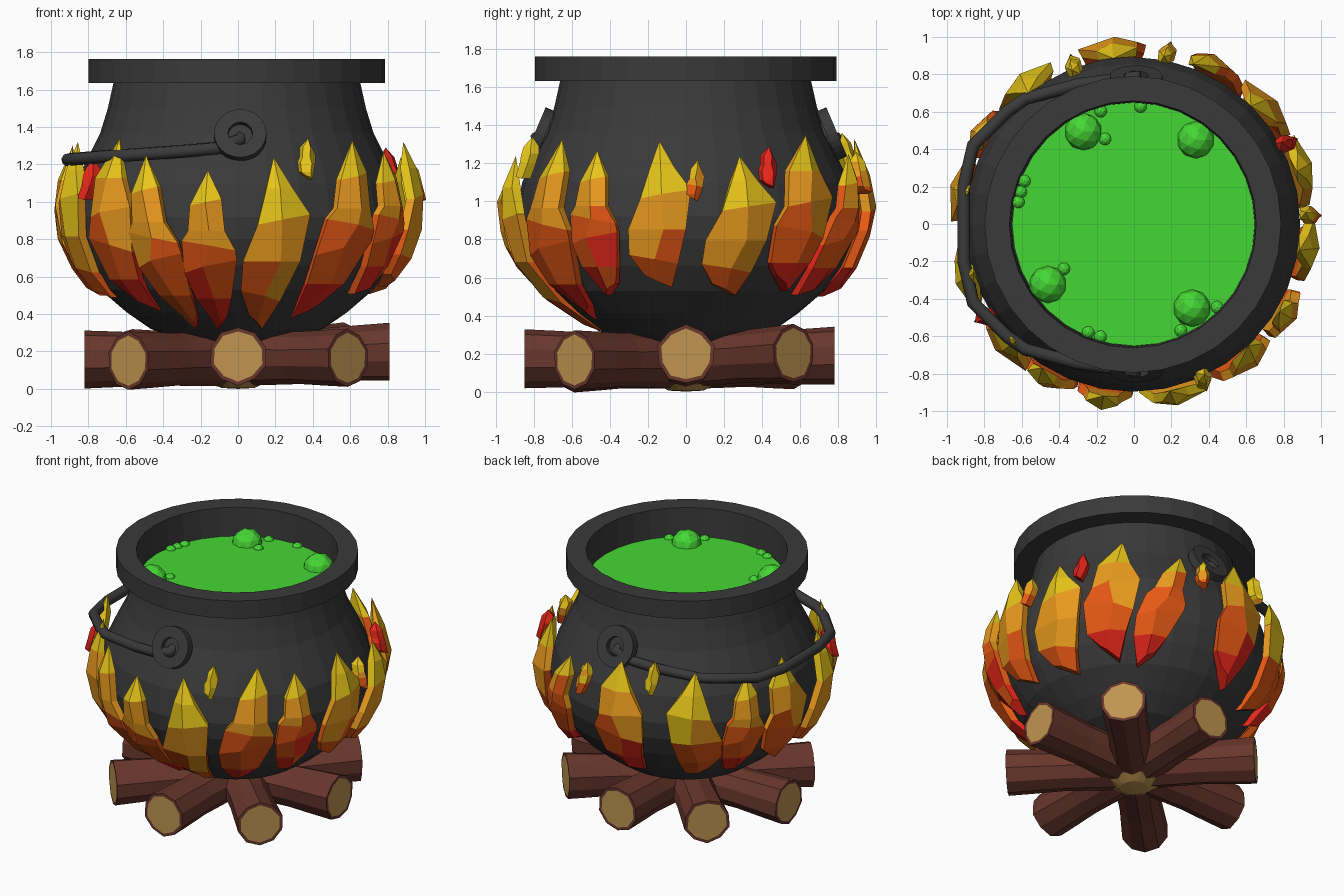
import bpy, bmesh, math, random
from mathutils import Vector, Matrix

if "Cube" in bpy.data.objects:
    bpy.data.objects.remove(bpy.data.objects["Cube"])

random.seed(4)


def material(name, rgb):
    m = bpy.data.materials.new(name)
    m.diffuse_color = (*rgb, 1)
    m.use_nodes = True
    m.node_tree.nodes["Principled BSDF"].inputs["Base Color"].default_value = m.diffuse_color
    return m


IRON = material("iron", (.042, .042, .042))
GREEN = material("brew", (.06, .68, .035))
BARK = material("bark", (.14, .038, .026))
WOOD = material("cut_wood", (.52, .3, .08))
FIRE = [material("red", (.8, .02, .01)), material("orange", (.8, .1, .007)),
        material("amber", (.83, .33, .013)), material("yellow", (.8, .56, .01))]


def finish(name, bm, mats):
    bmesh.ops.recalc_face_normals(bm, faces=bm.faces)
    me = bpy.data.meshes.new(name)
    bm.to_mesh(me)
    bm.free()
    ob = bpy.data.objects.new(name, me)
    bpy.context.collection.objects.link(ob)
    for m in mats:
        me.materials.append(m)
    return ob


def lathe(name, profile, mat, n=32, matrix=Matrix(), closed=False):
    bm = bmesh.new()
    vs = [bm.verts.new((r, 0, z)) for r, z in profile]
    es = [bm.edges.new(p) for p in zip(vs, vs[1:])]
    if closed:
        es.append(bm.edges.new((vs[-1], vs[0])))
    bmesh.ops.spin(bm, geom=vs + es, cent=(0, 0, 0), axis=(0, 0, 1),
                   angle=math.tau, steps=n, use_merge=True)
    bmesh.ops.remove_doubles(bm, verts=bm.verts, dist=1e-4)
    bm.transform(matrix)
    return finish(name, bm, [mat])


def lerp(table, x):
    for (a, p), (b, q) in zip(table, table[1:]):
        if x <= b:
            return p + (q - p) * (x - a) / (b - a)
    return table[-1][1]


# Cauldron with thick square rim
lathe("cauldron", [(0, .25), (.3, .26), (.46, .32), (.59, .41), (.73, .53), (.82, .66),
                   (.88, .8), (.895, .92), (.86, 1.1), (.80, 1.23), (.73, 1.37), (.69, 1.5),
                   (.66, 1.635), (.793, 1.635), (.793, 1.763), (.66, 1.763), (.65, 1.52), (0, 1.52)],
      IRON, matrix=Matrix.Translation((-.006, -.002, 0)))

# Bubbling liquid
lathe("brew_surface", [(0, 1.53), (.652, 1.53), (.652, 1.56), (0, 1.56)], GREEN)
big = [(-.28, .51), (.33, .45), (-.47, -.33), (.31, -.45)]
small = [(-.18, .61), (-.155, .455), (.035, .63), (-.6, .235), (-.615, .175), (-.63, .12),
         (-.375, -.24), (-.245, -.58), (-.18, -.605), (.445, -.445), (.25, -.57)]
for pts, r in ((big, .102), (small, .036)):
    for x, y in pts:
        k = min(1, (.665 - r) / math.hypot(x, y))
        bm = bmesh.new()
        bmesh.ops.create_icosphere(bm, subdivisions=2, radius=r,
                                   matrix=Matrix.Translation((x * k, y * k, 1.55)))
        finish("bubble", bm, [GREEN])

# Handle lugs: tilted washers at front and back
for s in (-1, 1):
    mat = Matrix.Translation((.012, s * .77, 1.357)) @ Matrix.Rotation(-s * math.radians(67), 4, 'X')
    lathe("handle_lug", [(.065, -.03), (.14, -.03), (.14, .025), (.065, .025)], IRON, 24, mat, True)
    lathe("lug_plate", [(0, -.05), (.09, -.05), (.09, -.01), (0, -.01)], IRON, 16, mat)

# Bail handle resting against the left side
half = [(.012, .71, 1.35), (.01, .79, 1.33), (-.12, .77, 1.285), (-.3, .745, 1.27),
        (-.58, .67, 1.25), (-.68, .6, 1.245), (-.86, .42, 1.23), (-.91, .2, 1.225)]
path = [(x, -y, z) for x, y, z in half] + half[::-1]
cu = bpy.data.curves.new("handle", 'CURVE')
cu.dimensions = '3D'
cu.bevel_depth = .035
cu.bevel_resolution = 2
cu.use_fill_caps = True
sp = cu.splines.new('POLY')
sp.points.add(len(path) - 1)
for p, c in zip(sp.points, path):
    p.co = (*c, 1)
cu.materials.append(IRON)
bpy.context.collection.objects.link(bpy.data.objects.new("handle", cu))


# Logs laid like a star
def log(angle, length, z_out):
    bm = bmesh.new()
    n = 10
    stations = [(0, .8), (0, 1), (.3, .97), (.55, .94), (.8, 1), (1, 1.04), (1, .9)]
    rings = []
    for t, k in stations:
        ring = []
        for i in range(n):
            a = math.tau * (i + .5) / n
            r = .148 * k * (1 + .03 * math.sin(3 * i + angle))
            v = Vector((r * math.cos(a), -.03 - t * (length - .03),
                        .165 + (z_out - .165) * t + r * math.sin(a)))
            ring.append(bm.verts.new(v))
        rings.append(ring)
    for a, b in zip(rings, rings[1:]):
        for i in range(n):
            bm.faces.new((a[i], a[(i + 1) % n], b[(i + 1) % n], b[i]))
    for ring in (rings[0], rings[-1]):
        bm.faces.new(ring).material_index = 1
    bm.transform(Matrix.Rotation(math.radians(angle), 4, 'Z'))
    finish("log", bm, [BARK, WOOD])


for i, (length, z) in enumerate([(.85, .175), (.83, .165), (.81, .195), (.80, .20),
                                 (.78, .19), (.80, .17), (.82, .16), (.83, .15)]):
    log(i * 45, length, z)
lathe("log_hub", [(0, 0), (.09, .005), (.16, .04), (0, .08)], WOOD, 16)

# Flames: faceted leaf plates wrapped around the pot
SHELL = [(.25, .40), (.3, .46), (.42, .65), (.53, .81), (.7, .94), (.85, .985), (1, 1.005), (1.4, .905)]
SHAPES = [  # rows of (height, left, ridge, right, slant)
    [(.05, -.55, -.1, .35, -.04), (.2, -.95, -.1, .6, -.03), (.4, -.9, .2, .85, 0),
     (.64, -.5, .15, 1, .03), (.82, -.25, .1, .5, 0)],
    [(.05, -.35, .05, .45, .04), (.2, -.85, 0, .75, 0), (.4, -1, -.2, 1, .04),
     (.53, -.9, .1, .95, -.03), (.62, -.65, .1, .6, 0), (.8, -.55, 0, .5, .02)],
    [(.05, -.3, .1, .6, -.05), (.18, -.8, .1, .8, 0), (.38, -1, .2, .95, -.04),
     (.57, -.75, -.1, 1, .03), (.77, -.75, 0, .5, 0)]]


def flame(name, angle, shape, width, z0, z1, lean=0, warm=0, flip=1):
    bm = bmesh.new()

    def vert(t, u, depth):
        z = z0 + (z1 - z0) * t
        a = math.radians(angle) + (u * width * flip + lean * (t - .5)) / .95
        r = lerp(SHELL, z) - depth
        return bm.verts.new((r * math.sin(a), -r * math.cos(a), z))

    def face(t, *vs):
        f = bm.faces.new(vs)
        c = t * 3.3 + warm + random.uniform(-.45, .45)
        f.material_index = max(0, min(3, int(c)))

    tip = vert(1, 0, .03)
    rows = [(t, vert(t - s, l, .025), vert(t, m, -.005), vert(t + s, r, .025),
             vert(t + s, r * .95, .075), vert(t - s, l * .95, .075))
            for t, l, m, r, s in SHAPES[shape]]
    face(.1, *rows[0][1:])
    for i in range(1, 6):
        j = i % 5 + 1
        for a, b in zip(rows, rows[1:]):
            face((a[0] + b[0]) / 2, a[i], a[j], b[j], b[i])
        face(1, rows[-1][i], rows[-1][j], tip)
    finish(name, bm, FIRE)


for f in [(12, 0, .19, .31, 1.24, 0, 1), (39, 1, .18, .37, 1.33, .14, .2),
          (59, 1, .145, .50, 1.27, 0, .3), (81, 0, .175, .54, 1.32, 0, 1.2),
          (107, 0, .195, .50, 1.24, .03, 1.2), (131, 2, .175, .53, 1.35, .14, .1),
          (152, 1, .15, .50, 1.25, .25, 0), (187, 2, .18, .50, 1.33, 0, .2),
          (-141, 0, .195, .48, 1.30, 0, 1, -1), (-121, 1, .145, .50, 1.25, .05, .1),
          (-101, 2, .17, .50, 1.30, 0, .5), (-73, 0, .18, .48, 1.32, 0, 1),
          (-47, 2, .17, .42, 1.34, .06, .2), (-29, 1, .155, .31, 1.25, -.12, .2),
          (-10, 1, .16, .31, 1.17, 0, 0)]:
    flame("flame", *f)

# Loose sparks
for a, z, w in ((24, 1.23, 3), (93, 1.11, 1), (118, 1.18, 0), (169, 1.15, 1),
                (-159, 1.25, 3), (-58, 1.12, 0)):
    flame("spark", a, 2, .045, z - .11, z + .11, .03, w if w else -4)
